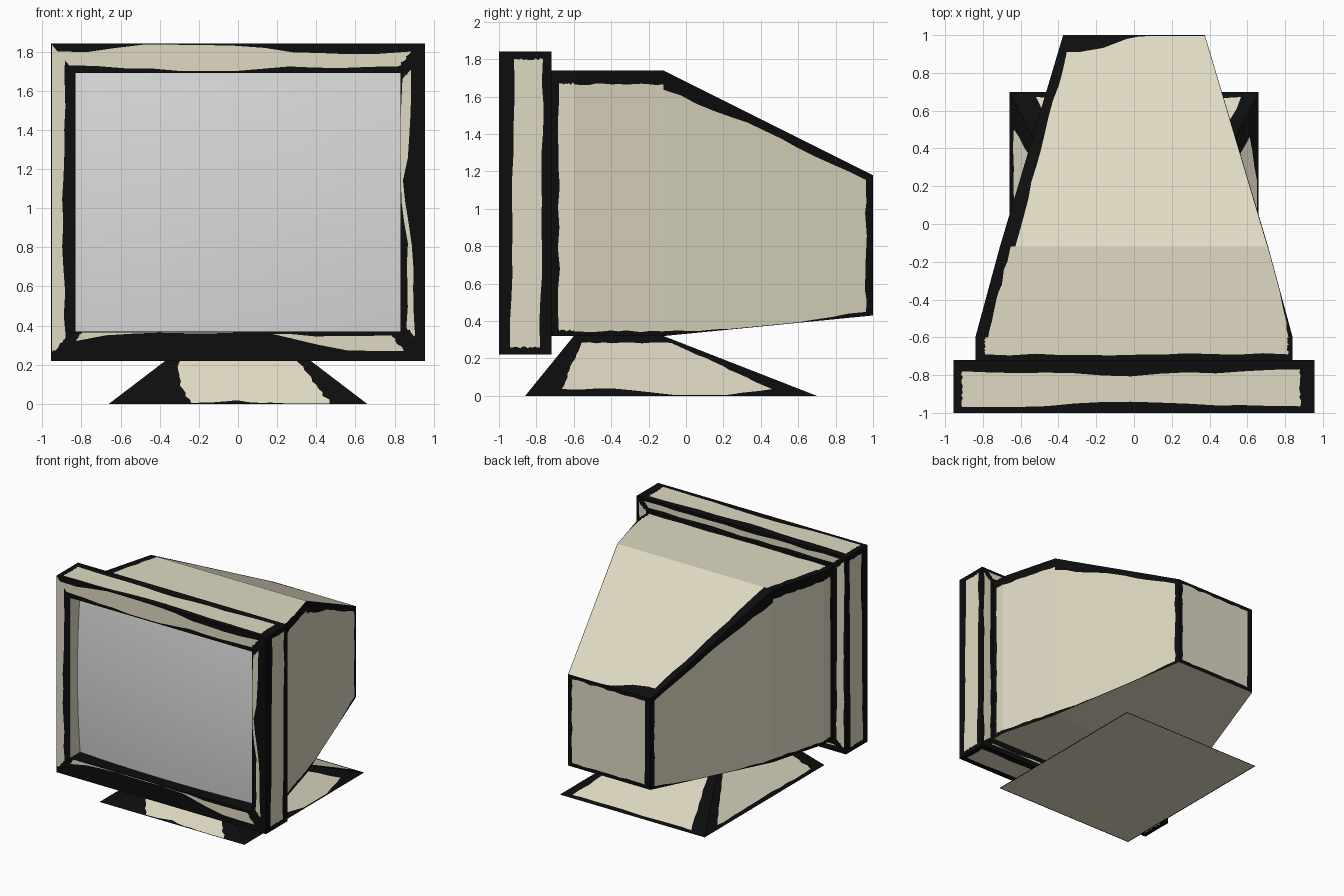
import bpy, bmesh, random
from mathutils import Vector

if "Cube" in bpy.data.objects:
    bpy.data.objects.remove(bpy.data.objects["Cube"])

random.seed(4)
N = 12  # steps along each side of an inked panel


def material(name, rgb):
    m = bpy.data.materials.new(name)
    m.diffuse_color = (*rgb, 1)
    m.use_nodes = True
    m.node_tree.nodes["Principled BSDF"].inputs["Base Color"].default_value = m.diffuse_color
    return m


INK = material("black ink edge", (0.004, 0.004, 0.004))
CASE = material("beige plastic", (0.74, 0.70, 0.545))
GLASS = material("grey screen", (0.72, 0.72, 0.72))


def along(b, t):
    """Border width at t: a number, or a list of widths spread evenly along the side."""
    if not isinstance(b, (tuple, list)):
        return b
    s = t * (len(b) - 1)
    i = min(int(s), len(b) - 2)
    return b[i] + (b[i + 1] - b[i]) * (s - i)


def panel(bm, p, borders):
    """Quad with a beige middle and a ragged black border on each side (None = all black)."""
    p = [Vector(c) for c in p]
    if not borders:
        bm.faces.new([bm.verts.new(c) for c in p]).material_index = 0
        return
    L = [(p[(i + 1) % 4] - p[i]).length for i in range(4)]
    area = (p[2] - p[0]).cross(p[3] - p[1]).length / 2
    H = [2 * area / (L[i] + L[(i + 2) % 4]) for i in range(4)]
    outer, inner = [], []
    for i in range(4):
        a, b, c, d = (p[(i + j) % 4] for j in range(4))
        nxt, prv = (i + 1) % 4, (i + 3) % 4
        s0 = along(borders[prv], 1) / H[prv]
        s1 = 1 - along(borders[nxt], 0) / H[nxt]
        for k in range(N):
            t = k / N
            w = along(borders[i], t)
            if w > 0.01 and k:
                w += random.uniform(-0.006, 0.006)
            s, v = s0 + (s1 - s0) * t, w / H[i]
            outer.append(bm.verts.new(a.lerp(b, t)))
            inner.append(bm.verts.new(a.lerp(b, s).lerp(d.lerp(c, s), v)))
    n = len(outer)
    if any(borders):
        for k in range(n):
            j = (k + 1) % n
            bm.faces.new((outer[k], outer[j], inner[j], inner[k])).material_index = 0
    bm.faces.new(inner).material_index = 1


def ring(bm, o, i, styles):
    """Four panels between two corner loops: bottom, right, top, left.
    Each style is (outer, end, inner, start) border widths."""
    for k in range(4):
        j = (k + 1) % 4
        panel(bm, (o[k], o[j], i[j], i[k]), styles[k])


def rect(x, z0, z1, y):
    return [(-x, y, z0), (x, y, z0), (x, y, z1), (-x, y, z1)]


def from_behind(r):
    return [r[1], r[0], r[3], r[2]]


def finish(bm, name, mats):
    bmesh.ops.remove_doubles(bm, verts=bm.verts, dist=1e-5)
    me = bpy.data.meshes.new(name)
    bm.to_mesh(me)
    bm.free()
    for m in mats:
        me.materials.append(m)
    ob = bpy.data.objects.new(name, me)
    bpy.context.collection.objects.link(ob)
    return ob


PLAIN = (0, 0, 0, 0)

# Front bezel: face frame, outer sides, back rim and recess walls
bm = bmesh.new()
front, back = rect(0.955, 0.22, 1.84, -1), rect(0.955, 0.22, 1.84, -0.72)
opening, recess = rect(0.83, 0.37, 1.69, -1), rect(0.83, 0.37, 1.69, -0.86)
ring(bm, front, opening, [
    ((.10, .14, .145, .145, .145, .145, .145, .10, .06, .05, .05), .05,
     (.02, .02, .02, .015, .005, .005, .005, .005, .005), .03),
    ((.05, .055, .06, .085, .12, .075, .08, .07), .03,
     (.01, 0, 0, .005, .035, .035, .03), .04),
    ((.04, .05, .045, .035, .01, .005, .005, .035, .04), 0,
     (.04, .025, .01, .01, .03, .03, .035), .03),
    ((.004, .004), .02, (.05, .065, .06, .055), 0)])
ring(bm, back, front, [
    (.05, .04, .05, .04),
    ((.06, .05, .045), .04, (.08, .075, .06), .04),
    ((.05, .06, .07, .085, .07, .065, .06), .045, (.03, .035, .065, .04, .035), .075),
    ((.045, .05, .06), .04, (.06, .075, .08), .04)])
ring(bm, from_behind(back), from_behind(rect(0.84, 0.32, 1.74, -0.72)), [
    (.045, .03, .045, .03), (.02, .02, .03, .02),
    (.025, .02, .03, .02), (.02, .02, .03, .02)])
ring(bm, opening, recess, [None, PLAIN, PLAIN, PLAIN])
finish(bm, "front_bezel", (INK, CASE))

# Bulging glass screen
bm = bmesh.new()
bmesh.ops.create_grid(bm, x_segments=16, y_segments=16, size=1)
for v in bm.verts:
    u, w = v.co.x, v.co.y
    v.co = (u * 0.83, -0.94 + 0.035 * (u * u + w * w), 1.03 + w * 0.66)
for f in bm.faces:
    f.smooth = True
    f.normal_update()
    if f.normal.y > 0:
        f.normal_flip()
finish(bm, "screen_glass", (GLASS,))

# Tapering rear housing, lofted through four sections
bm = bmesh.new()
s = [rect(0.84, 0.32, 1.74, -0.72), rect(0.84, 0.32, 1.74, -0.6),
     rect(0.71, 0.32, 1.74, -0.12), rect(0.375, 0.43, 1.18, 1)]
ring(bm, s[1], s[0], [
    PLAIN, (0, .07, .04, .03), (0, .05, .03, .025), (0, .03, .04, .07)])
ring(bm, s[2], s[1], [
    PLAIN, (0, .075, 0, .025), (0, .06, 0, (.02, .003, .003)), (0, .025, 0, .075)])
ring(bm, s[3], s[2], [
    PLAIN,
    (.04, (.06, .05, .075), 0, (.02, .003, .003, .03)),
    ((.004, .004, .004, .02, .09, .1), .06, 0, .003),
    (.04, (.03, .003, .003, .02), 0, (.075, .05, .06))])
panel(bm, from_behind(s[3]), (.03, .05, .03, .035))
finish(bm, "rear_housing", (INK, CASE))

# Sloping pyramid stand
bm = bmesh.new()
base = [(-.66, -.86, 0), (.66, -.86, 0), (.66, .7, 0), (-.66, .7, 0)]
top = [(-.24, -.6, .32), (.24, -.6, .32), (.24, -.12, .32), (-.24, -.12, .32)]
ring(bm, base, top, [
    ((.004, .02, .004, .004), (.09, .06), .12, (.06, .2)),
    ((.06, .06, .01, .01, .06), (.07, .06), .06, .08),
    (.03, .08, .05, .05),
    (.03, .06, .05, .07)])
panel(bm, base[::-1], (.008, .008, .008, .008))
finish(bm, "stand", (INK, CASE))
